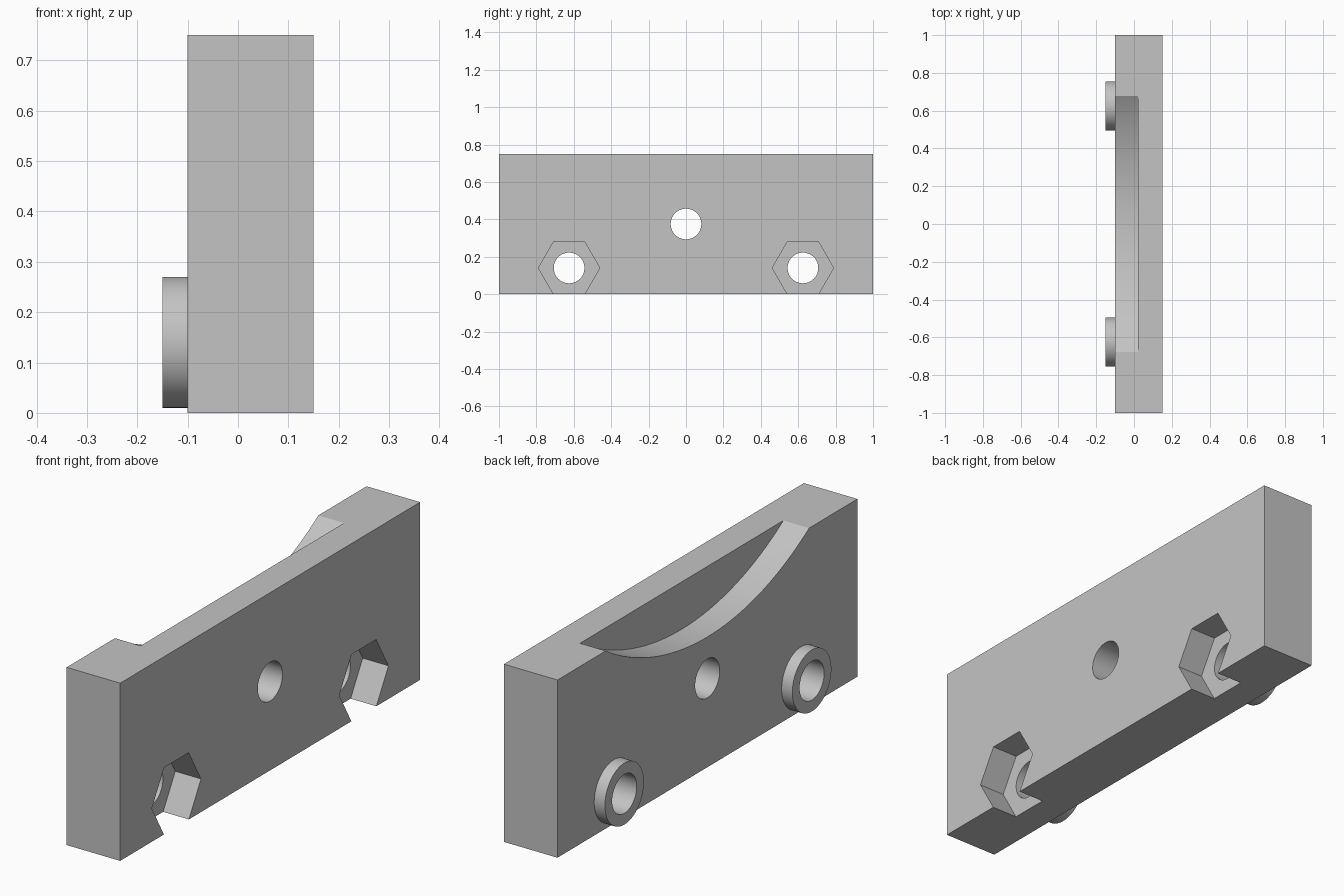
import bpy
from math import radians, pi

cube = bpy.data.objects.get("Cube")
if cube:
    bpy.data.objects.remove(cube, do_unlink=True)

grey = bpy.data.materials.new("plain grey")
grey.use_nodes = True
colour = (0.55, 0.55, 0.55, 1)
grey.diffuse_color = colour
grey.node_tree.nodes["Principled BSDF"].inputs["Base Color"].default_value = colour


def rod(name, radius, x0, x1, y, z, sides=64):
    """Cylinder or prism lying along x from x0 to x1."""
    bpy.ops.mesh.primitive_cylinder_add(
        vertices=sides, radius=radius, depth=x1 - x0,
        location=((x0 + x1) / 2, y, z), rotation=(0, pi / 2, 0))
    obj = bpy.context.object
    obj.name = name
    return obj


def combine(target, tool, operation):
    """Apply a boolean and discard the tool."""
    tool.hide_render = True
    mod = target.modifiers.new(tool.name, "BOOLEAN")
    mod.operation = operation
    mod.solver = "EXACT"
    mod.object = tool
    bpy.ops.object.select_all(action="DESELECT")
    bpy.context.view_layer.objects.active = target
    target.select_set(True)
    bpy.ops.object.modifier_apply(modifier=mod.name)
    bpy.data.objects.remove(tool, do_unlink=True)


# Rectangular plate
LEFT, RIGHT, HEIGHT = -0.1, 0.15, 0.75
bpy.ops.mesh.primitive_cube_add(size=1, location=((LEFT + RIGHT) / 2, 0, HEIGHT / 2))
plate = bpy.context.object
plate.name = "mounting_plate"
plate.scale = (RIGHT - LEFT, 2, HEIGHT)
bpy.ops.object.transform_apply(location=True, rotation=True, scale=True)

# Shallow arc pocket along the top edge
combine(plate, rod("arc_pocket", 1.25, -0.4, 0.02, 0, 1.8, 256), "DIFFERENCE")

# Bosses, open-bottomed nut recesses and bolt holes
BOLT_Z, HOLE = 0.14, 0.082
for y in (-0.625, 0.625):
    combine(plate, rod("boss", 0.13, -0.15, 0, y, BOLT_Z), "UNION")
    combine(plate, rod("nut_recess", 0.164, 0.03, 0.3, y, BOLT_Z, 6), "DIFFERENCE")
    combine(plate, rod("bolt_hole", HOLE, -0.3, 0.3, y, BOLT_Z), "DIFFERENCE")

# Central through hole
combine(plate, rod("centre_hole", HOLE, -0.3, 0.3, 0, HEIGHT / 2), "DIFFERENCE")

plate.data.materials.clear()
plate.data.materials.append(grey)
for face in plate.data.polygons:
    face.material_index = 0
bpy.ops.object.shade_smooth_by_angle(angle=radians(30))
